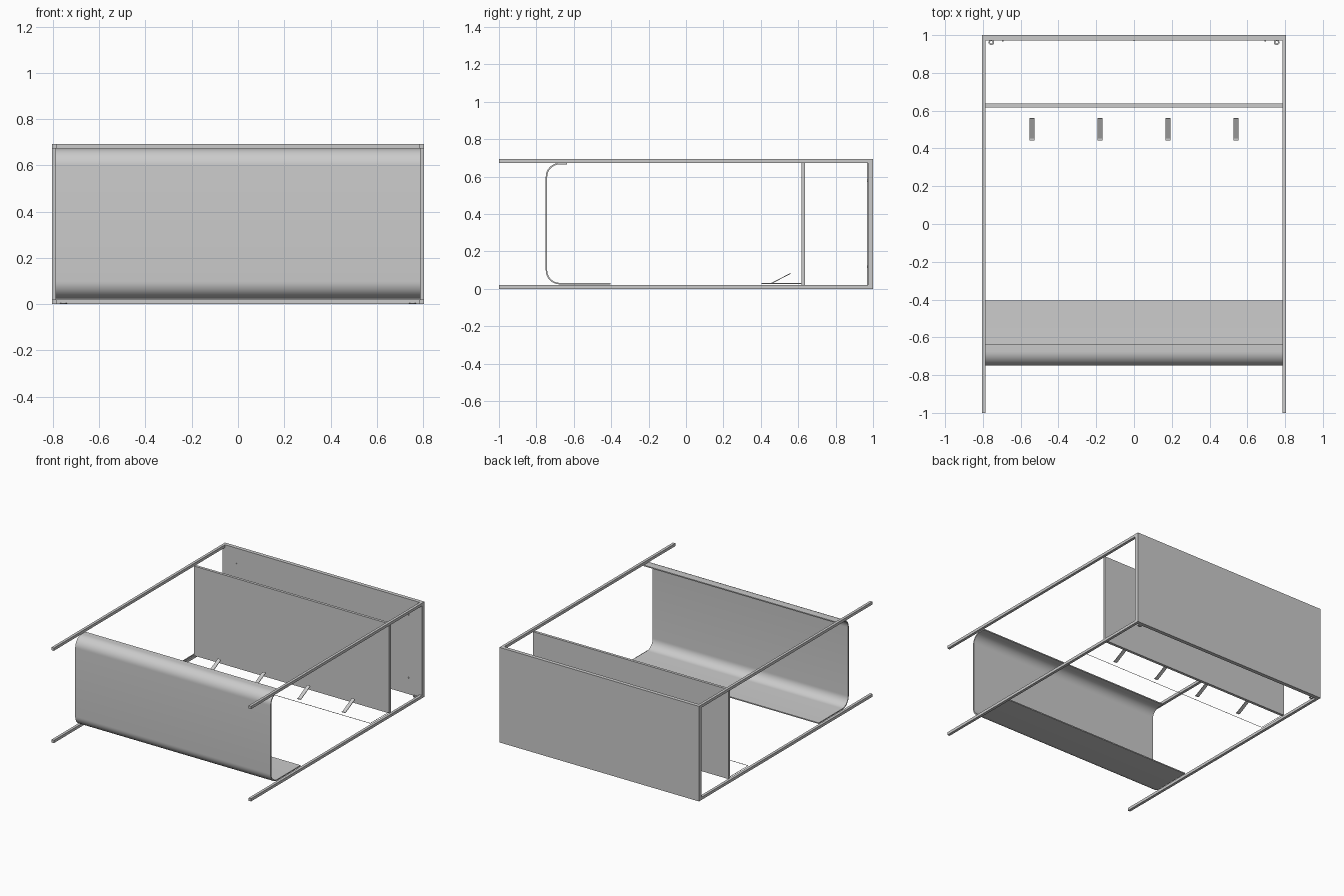
import bpy
import bmesh
import math
from mathutils import Vector

cube = bpy.data.objects.get("Cube")
if cube:
    bpy.data.objects.remove(cube, do_unlink=True)

GREY = (0.6, 0.6, 0.6, 1)
metal = bpy.data.materials.new("grey_metal")
metal.use_nodes = True
metal.diffuse_color = GREY
metal.node_tree.nodes["Principled BSDF"].inputs["Base Color"].default_value = GREY

HALF_W, HEIGHT, TUBE = 0.805, 0.693, 0.02
INNER = HALF_W - TUBE


def finish(name, bm, recalc=True):
    if recalc:
        bmesh.ops.recalc_face_normals(bm, faces=bm.faces)
    mesh = bpy.data.meshes.new(name)
    bm.to_mesh(mesh)
    bm.free()
    mesh.materials.append(metal)
    obj = bpy.data.objects.new(name, mesh)
    bpy.context.collection.objects.link(obj)
    return obj


def box(name, low, high):
    bm = bmesh.new()
    bmesh.ops.create_cube(bm, size=1)
    low, high = Vector(low), Vector(high)
    for v in bm.verts:
        v.co = Vector(l + (c + 0.5) * (h - l) for l, h, c in zip(low, high, v.co))
    return finish(name, bm)


def extrude_x(name, profile, x0, x1):
    """Closed (y, z) profile swept along x."""
    bm = bmesh.new()
    face = bm.faces.new([bm.verts.new((x0, y, z)) for y, z in profile])
    moved = bmesh.ops.extrude_face_region(bm, geom=[face])["geom"]
    verts = [g for g in moved if isinstance(g, bmesh.types.BMVert)]
    bmesh.ops.translate(bm, verts=verts, vec=(x1 - x0, 0, 0))
    return finish(name, bm)


def smooth(obj):
    bpy.ops.object.select_all(action="DESELECT")
    obj.select_set(True)
    bpy.context.view_layer.objects.active = obj
    bpy.ops.object.shade_smooth_by_angle(angle=math.radians(35))


# Four square tubes along the frame
for side, x in (("right", -HALF_W), ("left", INNER)):
    for level, z in (("lower", 0), ("upper", HEIGHT - TUBE)):
        box(f"{level}_{side}_rail", (x, -1, z), (x + TUBE, 0.972, z + TUBE))

# End panel and the inner shelf
box("end_panel", (-HALF_W, 0.972, 0), (HALF_W, 1, HEIGHT))
box("end_panel_seam", (-0.002, 0.969, 0.02), (0.002, 0.972, 0.673))
box("inner_shelf", (-INNER - 0.003, 0.617, 0.02), (INNER + 0.003, 0.637, 0.673))


# Curved sheet: an outer path with rounded corners and its inward offset
def sheet_path(offset, radius=0.075, steps=12):
    y0, z0, z1 = -0.75, 0.024, 0.673
    r = radius - offset
    pts = [(-0.404, z0 + offset)]
    for zc, start in ((z0 + radius, 270), (z1 - radius, 180)):
        for i in range(steps + 1):
            a = math.radians(start - 90 * i / steps)
            pts.append((y0 + radius + r * math.cos(a), zc + r * math.sin(a)))
    return pts + [(-0.636, z1 - offset)]


smooth(extrude_x("curved_shelf", sheet_path(0) + sheet_path(0.008)[::-1],
                 -INNER - 0.003, INNER + 0.003))

# Narrow open rim of the hook plate
bm = bmesh.new()
corners = [(-INNER, 0.404), (INNER, 0.404), (INNER, 0.617), (-INNER, 0.617)]
low = [bm.verts.new((x, y, 0.026)) for x, y in corners]
high = [bm.verts.new((x, y, 0.03)) for x, y in corners]
for i in range(4):
    j = (i + 1) % 4
    bm.faces.new((low[i], low[j], high[j], high[i]))
finish("hook_plate_rim", bm, recalc=False)

# Slanted hooks
for i in range(4):
    x = -0.54 + 0.36 * i
    extrude_x(f"hook_{i + 1}",
              [(0.442, 0.026), (0.455, 0.026), (0.56, 0.08), (0.558, 0.084),
               (0.453, 0.03), (0.442, 0.03)], x - 0.013, x + 0.013)


# Hanging eyelets under the end panel, and bolt heads on its inner face
def eyelet(name, x, y):
    bm = bmesh.new()
    n, rings = 20, []
    for r, z in ((0.015, 0.001), (0.015, 0.006), (0.007, 0.006), (0.007, 0.001)):
        rings.append([bm.verts.new((x + r * math.cos(math.tau * k / n),
                                    y + r * math.sin(math.tau * k / n), z))
                      for k in range(n)])
    for a, b in zip(rings, rings[1:] + rings[:1]):
        for k in range(n):
            m = (k + 1) % n
            bm.faces.new((a[k], a[m], b[m], b[k]))
    smooth(finish(name, bm))


for side, s in (("right", -1), ("left", 1)):
    eyelet(f"{side}_eyelet", s * 0.755, 0.962)
    for level, z in (("lower", 0.12), ("upper", 0.58)):
        bm = bmesh.new()
        bmesh.ops.create_cone(bm, cap_ends=True, segments=12, radius1=0.005,
                              radius2=0.005, depth=0.005)
        for v in bm.verts:
            v.co = Vector((v.co.x + s * 0.695, 0.97 + v.co.z, z + v.co.y))
        smooth(finish(f"{level}_{side}_bolt", bm))
